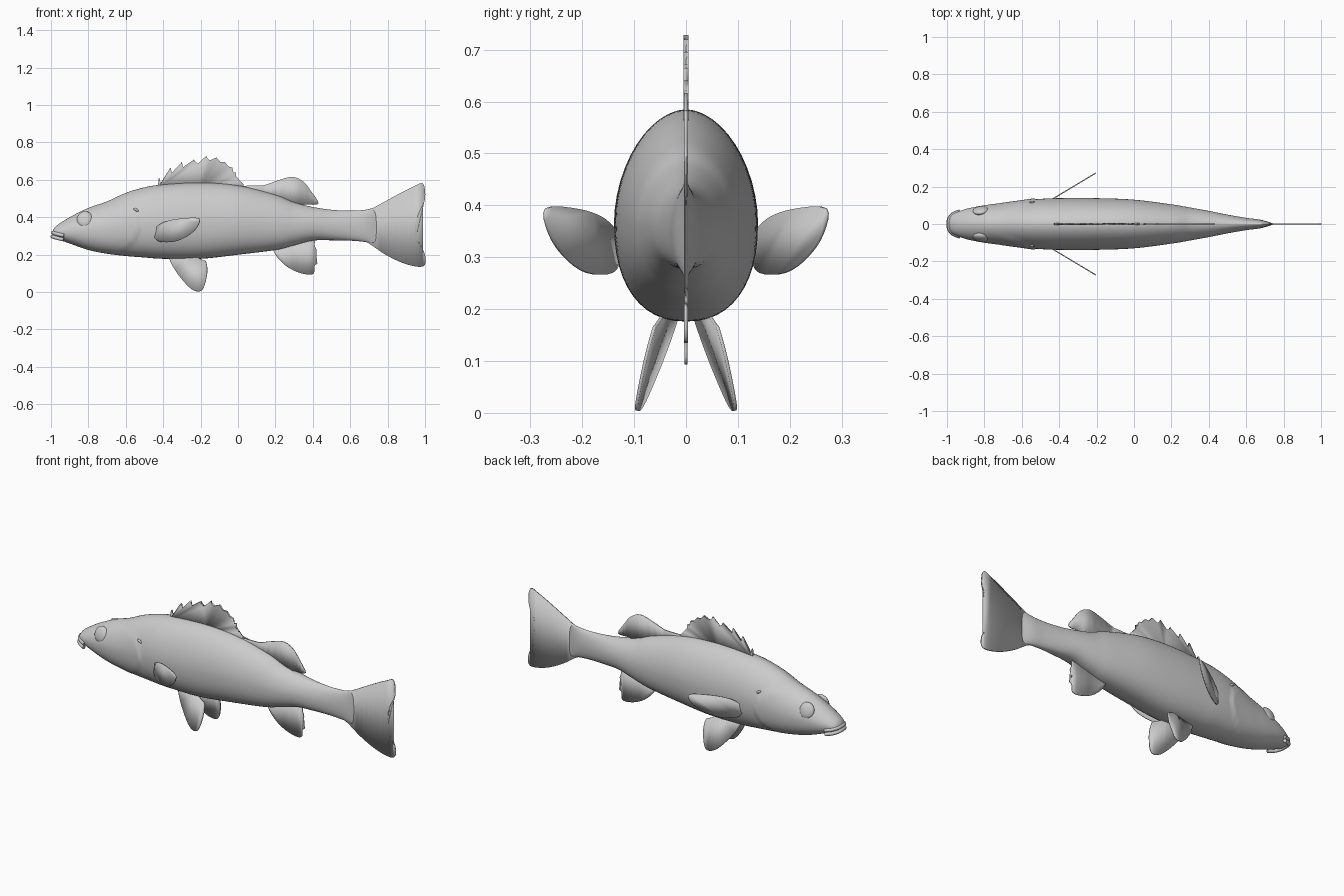
import bpy, bmesh, math
from mathutils import Vector

cube = bpy.data.objects.get("Cube")
if cube:
    bpy.data.objects.remove(cube)

grey = bpy.data.materials.new("plain grey")
grey.use_nodes = True
colour = (0.6, 0.6, 0.6, 1)
grey.diffuse_color = colour
grey.node_tree.nodes["Principled BSDF"].inputs["Base Color"].default_value = colour


def finish(obj, name, angle=40):
    obj.name = name
    obj.data.materials.append(grey)
    bpy.ops.object.select_all(action='DESELECT')
    bpy.context.view_layer.objects.active = obj
    obj.select_set(True)
    if obj.type == 'MESH':
        bpy.ops.object.shade_smooth_by_angle(angle=math.radians(angle))
    return obj


def from_bmesh(bm, name, angle=40):
    bmesh.ops.recalc_face_normals(bm, faces=bm.faces)
    mesh = bpy.data.meshes.new(name)
    bm.to_mesh(mesh)
    bm.free()
    obj = bpy.data.objects.new(name, mesh)
    bpy.context.collection.objects.link(obj)
    return finish(obj, name, angle)


def spline(points, steps):
    """Smooth open path through points of any dimension."""
    pts = [Vector(p) for p in points]
    out = []
    for i in range(len(pts) - 1):
        a, b, c, d = pts[max(i - 1, 0)], pts[i], pts[i + 1], pts[min(i + 2, len(pts) - 1)]
        for k in range(steps):
            t = k / steps
            out.append(b + (c - a) * (t / 2) + (a * 2 - b * 5 + c * 4 - d) * (t * t / 2)
                       + (b * 3 - a - c * 3 + d) * (t ** 3 / 2))
    return out + [pts[-1]]


def gill_swell(x, z):
    """Gill cover swells towards its rear edge, then drops to the flank."""
    edge = -0.53 - 5 * (z - 0.35) ** 2
    if x > edge or z > 0.46:
        return 1
    return 1 + 0.05 * max(0, 1 - (edge - x) / 0.2)


# Body: rings of x, top, bottom, half width
stations = [
    (-.99, .33, .295, .025), (-.97, .355, .285, .052), (-.9, .4, .26, .08),
    (-.8, .45, .225, .1), (-.7, .485, .205, .113), (-.6, .53, .193, .124),
    (-.5, .56, .185, .134), (-.4, .575, .178, .138), (-.2, .585, .178, .138),
    (0, .57, .2, .13), (.2, .52, .225, .105), (.3, .48, .25, .088),
    (.4, .455, .275, .07), (.5, .44, .277, .05), (.6, .435, .275, .033),
    (.68, .44, .268, .022), (.74, .455, .255, .004)]
SIDES = 48
bm = bmesh.new()
rings = []
for x, top, low, width in spline(stations, 9):
    mid = low + 0.47 * (top - low)
    ring = []
    for k in range(SIDES):
        a = math.tau * k / SIDES
        c, s = math.cos(a), math.sin(a)
        power = 2 / 1.85 if s > 0 else 2 / 2.3
        y = width * math.copysign(abs(c) ** power, c)
        z = mid + (top - mid if s > 0 else mid - low) * math.copysign(abs(s) ** power, s)
        ring.append(bm.verts.new((x, y * gill_swell(x, z), z)))
    rings.append(ring)
for r, q in zip(rings, rings[1:]):
    for k in range(SIDES):
        n = (k + 1) % SIDES
        bm.faces.new((r[k], r[n], q[n], q[k]))
bm.faces.new(rings[0])
bm.faces.new(rings[-1])
from_bmesh(bm, "body", 50)


def fin(name, outline, place=lambda x, z: 0, smooth=4, thick=0.006):
    """Thin blade from an x, z outline; place gives y for each point."""
    pts = spline(outline, smooth) if smooth else [Vector(p) for p in outline]
    bm = bmesh.new()
    face = bm.faces.new([bm.verts.new((p[0], place(p[0], p[1]), p[1])) for p in pts])
    bmesh.ops.triangulate(bm, faces=[face])
    obj = from_bmesh(bm, name)
    mod = obj.modifiers.new("thickness", 'SOLIDIFY')
    mod.thickness = thick
    mod.offset = 0
    return obj


# Spiny front dorsal fin: each spine tip is followed by a notch
tips = [(-.42, .61), (-.36, .665), (-.3, .695), (-.235, .71), (-.17, .728),
        (-.115, .72), (-.07, .695), (-.03, .665), (-.01, .62)]
saw = [(-.43, .55)]
for x, z in tips:
    saw += [(x - .004, z - .004), (x, z), (x + .006, z - .028), (x + .02, z - .024)]
saw += [(.03, .575), (.03, .54), (-.2, .55)]
fin("spiny_dorsal_fin", saw, smooth=0, thick=0.01)

# Soft rear dorsal, anal and tail fins
fin("rear_dorsal_fin", [(.02, .54), (.03, .567), (.13, .57), (.21, .596), (.29, .616),
                        (.35, .59), (.39, .54), (.43, .473), (.36, .468), (.3, .46), (.15, .5)])
fin("anal_fin", [(.18, .25), (.2, .2), (.25, .145), (.31, .11), (.37, .094), (.405, .1),
                 (.41, .14), (.425, .155), (.41, .185), (.42, .22), (.41, .25), (.4, .29), (.3, .28)])
fin("tail_fin", [(.62, .42), (.7, .44), (.75, .465), (.86, .525), (.94, .565), (.99, .58),
                 (1, .5), (.97, .43), (.945, .355), (.96, .28), (1, .2), (.99, .137),
                 (.89, .152), (.78, .205), (.7, .26), (.62, .29)], thick=0.008)

# Paired fins, eyes and gill spines
pectoral = [(-.46, .32), (-.44, .345), (-.39, .376), (-.31, .393), (-.21, .394),
            (-.22, .345), (-.27, .3), (-.34, .27), (-.42, .27), (-.45, .3), (-.46, .32)]
pelvic = [(-.36, .2), (-.365, .172), (-.325, .1), (-.26, .025), (-.215, .004), (-.185, .022),
          (-.165, .1), (-.17, .16), (-.19, .172), (-.25, .2)]


def ellipsoid(name, place, size, turn):
    bpy.ops.mesh.primitive_uv_sphere_add(segments=32, ring_count=16, location=place, rotation=turn)
    bpy.context.object.scale = size
    finish(bpy.context.object, name, 60)


for side, label in ((1, "left"), (-1, "right")):
    fin(label + "_pectoral_fin", pectoral[:-1],
        lambda x, z: side * (.125 + .6 * (x + .45)))
    fin(label + "_pelvic_fin", pelvic,
        lambda x, z: side * (.02 + .2 * (x + .365) - .25 * (z - .175)))
    ellipsoid(label + "_eye", (-.82, side * .072, .39), (.042, .019, .044),
              (side * .35, 0, side * .15))
    ellipsoid(label + "_gill_spine", (-.545, side * .117, .44), (.016, .006, .007), (0, .5, 0))

# Lips wrapping round the snout
for name, drop, reach in (("upper_lip", 0, 0), ("lower_lip", .021, .003)):
    half = [(-.93, .068, .302), (-.965, .053, .31), (-.985, .03, .316), (-.99, 0, .318)]
    path = spline(half + [(x, -y, z) for x, y, z in half[-2::-1]], 5)
    curve = bpy.data.curves.new(name, 'CURVE')
    curve.dimensions = '3D'
    curve.bevel_depth = 0.01
    curve.bevel_resolution = 3
    curve.use_fill_caps = True
    line = curve.splines.new('POLY')
    line.points.add(len(path) - 1)
    for point, p in zip(line.points, path):
        point.co = (p[0] - reach, p[1], p[2] - drop, 1)
    obj = bpy.data.objects.new(name, curve)
    bpy.context.collection.objects.link(obj)
    finish(obj, name)
